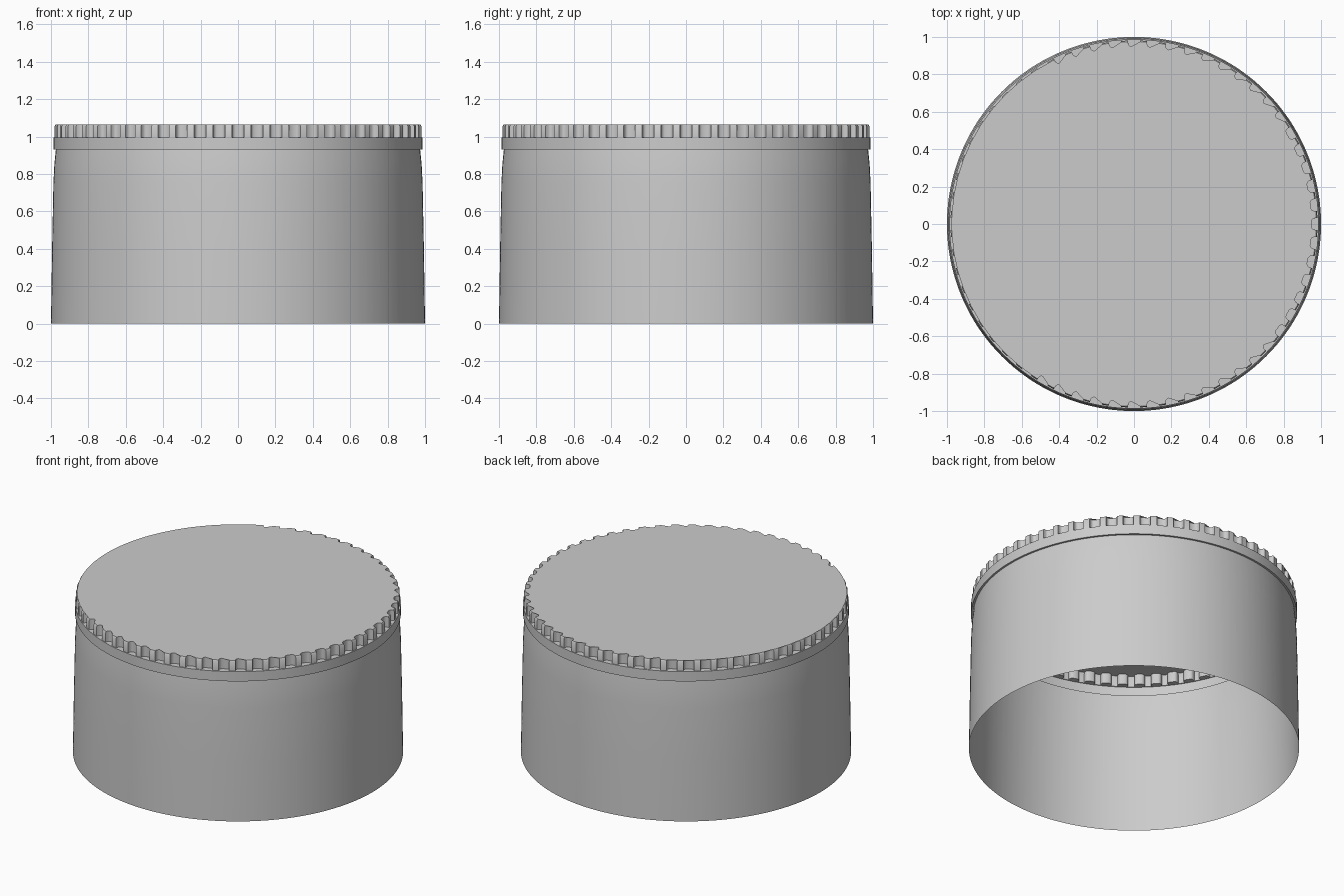
import bpy
import bmesh
from math import radians, cos, sin

if "Cube" in bpy.data.objects:
    bpy.data.objects.remove(bpy.data.objects["Cube"], do_unlink=True)

GREY = (0.6, 0.6, 0.6, 1.0)
grey = bpy.data.materials.new("plain_grey")
grey.use_nodes = True
grey.diffuse_color = GREY
grey.node_tree.nodes["Principled BSDF"].inputs["Base Color"].default_value = GREY

NOTCHES = 60
TOOTH_R = 0.981
# One notch and tooth: (degrees from notch centre, radius)
NOTCH = [(-1.9, TOOTH_R), (-1.8, 0.963), (-1.5, 0.954), (-0.9, 0.949),
         (0.9, 0.949), (1.5, 0.954), (1.8, 0.963), (1.9, TOOTH_R), (3.0, TOOTH_R)]
STEP = 360 / NOTCHES
OUTLINE = [(radians(i * STEP + a), r) for i in range(NOTCHES) for a, r in NOTCH]


def toothed(z, limit=TOOTH_R):
    return [(min(r, limit) * cos(a), min(r, limit) * sin(a), z) for a, r in OUTLINE]


def circle(radius, z):
    return [(radius * cos(a), radius * sin(a), z) for a, _ in OUTLINE]


def loft(name, rings, cap=False):
    """Skin a stack of rings, listed bottom to top, as a thin shell."""
    bm = bmesh.new()
    loops = [[bm.verts.new(p) for p in ring] for ring in rings]
    for low, high in zip(loops, loops[1:]):
        for i in range(len(low)):
            j = (i + 1) % len(low)
            bm.faces.new((low[i], low[j], high[j], high[i]))
    if cap:
        top = bm.faces.new(loops[-1])
        bmesh.ops.triangulate(bm, faces=[top])
    mesh = bpy.data.meshes.new(name)
    bm.to_mesh(mesh)
    bm.free()
    mesh.materials.append(grey)
    obj = bpy.data.objects.new(name, mesh)
    bpy.context.collection.objects.link(obj)
    bpy.ops.object.select_all(action='DESELECT')
    obj.select_set(True)
    bpy.context.view_layer.objects.active = obj
    bpy.ops.object.shade_smooth_by_angle(angle=radians(35))
    return obj


# Open-bottomed tapering wall
loft("cup_wall", [circle(r, z) for r, z in
                  ((1.0, 0), (0.994, 0.4), (0.987, 0.75), (0.982, 0.85), (0.974, 0.93))])

# Lid: underside ledge, plain skirt, notch floors, notched rim and flat top
loft("notched_lid", [circle(0.974, 0.93), circle(0.987, 0.93), circle(0.987, 0.995),
                     toothed(0.995), toothed(1.055), toothed(1.065, 0.975)], cap=True)
